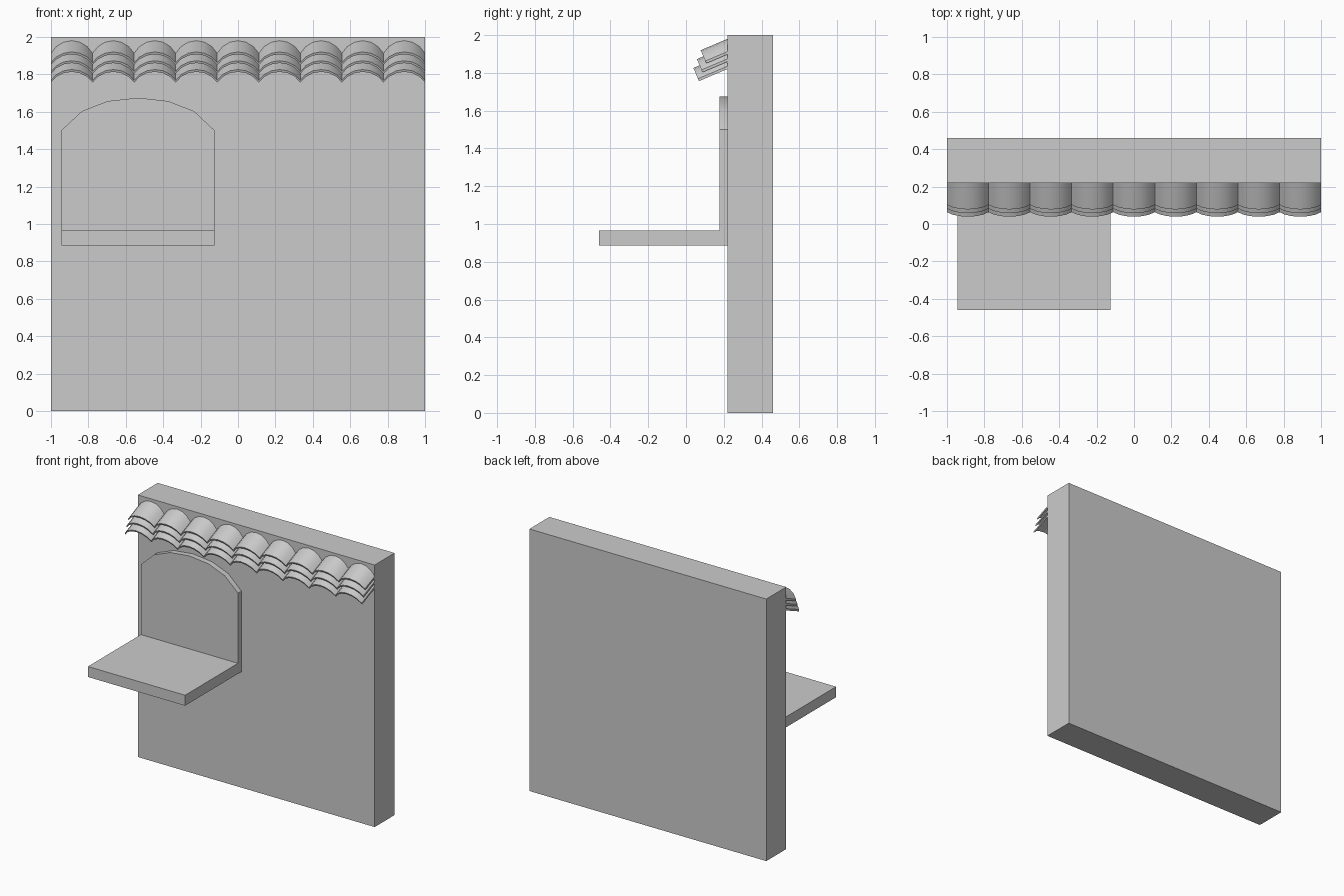
import bpy, math
from mathutils import Vector

if "Cube" in bpy.data.objects:
    bpy.data.objects.remove(bpy.data.objects["Cube"])


def make_mesh(name, verts, faces):
    me = bpy.data.meshes.new(name)
    me.from_pydata(verts, [], faces)
    ob = bpy.data.objects.new(name, me)
    bpy.context.collection.objects.link(ob)
    return ob


def loft(name, front, back):
    """Close a solid between two matching outlines."""
    n = len(front)
    faces = [tuple(range(n)), tuple(range(2 * n - 1, n - 1, -1))]
    faces += [(i, i + n, (i + 1) % n + n, (i + 1) % n) for i in range(n)]
    return make_mesh(name, front + back, faces)


def box(name, x0, x1, y0, y1, z0, z1):
    outline = [(x0, z0), (x1, z0), (x1, z1), (x0, z1)]
    return loft(name, [(x, y0, z) for x, z in outline],
                [(x, y1, z) for x, z in outline])


def smooth(ob):
    bpy.ops.object.select_all(action='DESELECT')
    ob.select_set(True)
    bpy.context.view_layer.objects.active = ob
    bpy.ops.object.shade_smooth_by_angle(angle=math.radians(40))


# Wall and counter shelf
box("wall", -1, 1, 0.22, 0.46, 0, 2)
box("counter", -0.945, -0.125, -0.46, 0.22, 0.885, 0.965)

# Arched panel above the counter
cx = -0.535
half = [(0.41, 0.965), (0.41, 1.50), (0.30, 1.603), (0.163, 1.657)]
outline = ([(cx + x, z) for x, z in half] + [(cx, 1.675)]
           + [(cx - x, z) for x, z in reversed(half)])
smooth(loft("arched_panel", [(x, 0.178, z) for x, z in outline],
            [(x, 0.22, z) for x, z in outline]))

# Roof tiles: three tilted rows of nine curved tiles
COLS, SEG, LENGTH, THICK = 9, 6, 0.175, 0.0135
half_w, sag, tilt = 1 / COLS, 0.062, math.radians(23)
radius = (half_w ** 2 + sag ** 2) / (2 * sag)
sweep = math.asin(half_w / radius)
along = Vector((0, math.cos(tilt), math.sin(tilt)))
normal = Vector((0, -math.sin(tilt), math.cos(tilt)))
angles = [sweep * (2 * i / SEG - 1) for i in range(SEG + 1)]
arc = [(radius * math.sin(a), radius * (math.cos(a) - 1)) for a in angles]
section = arc + [(x, h - THICK) for x, h in reversed(arc)]

for row, (y, z) in enumerate([(0.078, 1.92), (0.058, 1.873), (0.039, 1.826)]):
    for col in range(COLS):
        crest = Vector((-1 + half_w * (2 * col + 1), y, z))
        front = [crest + Vector((x, 0, 0)) + normal * h for x, h in section]
        back = [p + along * LENGTH for p in front]
        tile = loft(f"roof_tile_{row + 1}_{col + 1}", front, back)
        smooth(tile)

# Consistent outward normals
import bmesh
for ob in bpy.context.collection.objects:
    bm = bmesh.new()
    bm.from_mesh(ob.data)
    bmesh.ops.recalc_face_normals(bm, faces=bm.faces)
    bm.to_mesh(ob.data)
    bm.free()
